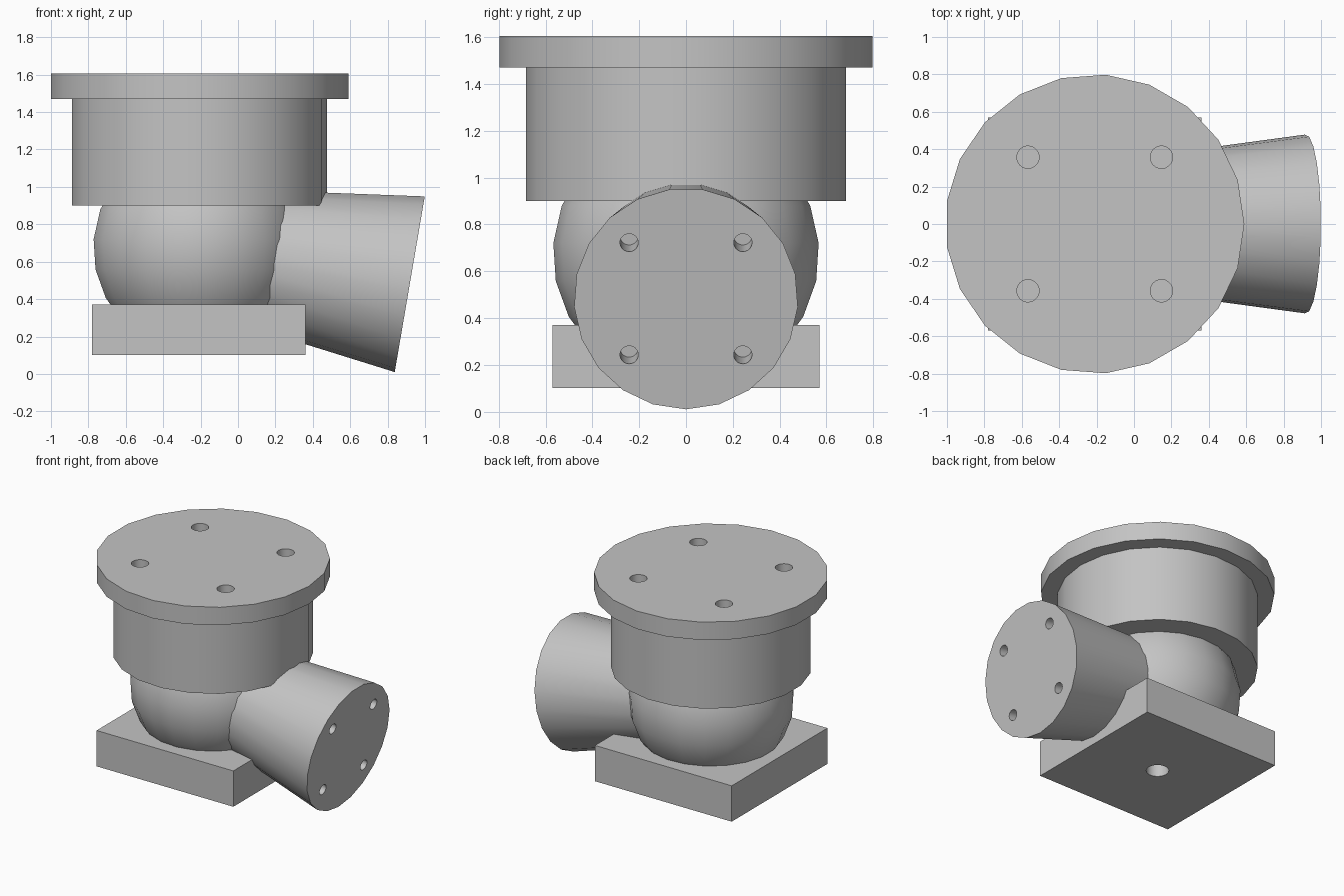
import bpy, bmesh, math
from mathutils import Matrix, Vector

if "Cube" in bpy.data.objects:
    bpy.data.objects.remove(bpy.data.objects["Cube"])

SIDES = 21
AXIS_X = -0.21
BALL_Z = 0.675

grey = bpy.data.materials.new("plain grey")
grey.use_nodes = True
colour = (0.55, 0.55, 0.55, 1)
grey.diffuse_color = colour
grey.node_tree.nodes["Principled BSDF"].inputs["Base Color"].default_value = colour


def add_object(name, bm, matrix):
    bm.transform(matrix)
    bmesh.ops.recalc_face_normals(bm, faces=bm.faces)
    mesh = bpy.data.meshes.new(name)
    bm.to_mesh(mesh)
    bm.free()
    mesh.materials.append(grey)
    obj = bpy.data.objects.new(name, mesh)
    bpy.context.collection.objects.link(obj)
    return obj


def lathe(name, profile, matrix):
    """Turn (radius, height) points around local z and cap both ends."""
    bm = bmesh.new()
    rings = []
    for r, z in profile:
        angles = [math.tau * i / SIDES for i in range(SIDES)]
        rings.append([bm.verts.new((r * math.cos(a), r * math.sin(a), z)) for a in angles])
    for low, high in zip(rings, rings[1:]):
        for i in range(SIDES):
            j = (i + 1) % SIDES
            bm.faces.new((low[i], low[j], high[j], high[i]))
    bm.faces.new(rings[0])
    bm.faces.new(rings[-1])
    return add_object(name, bm, matrix)


def drill(obj, matrix, points, radius, bottom, top):
    """Cut round blind holes along local z."""
    for x, y in points:
        cutter = lathe("drill", [(radius, bottom), (radius, top)],
                       matrix @ Matrix.Translation((x, y, 0)))
        cutter.hide_render = True
        mod = obj.modifiers.new("hole", "BOOLEAN")
        mod.operation = "DIFFERENCE"
        mod.solver = "EXACT"
        mod.object = cutter
        bpy.context.view_layer.objects.active = obj
        bpy.ops.object.modifier_apply(modifier=mod.name)
        bpy.data.objects.remove(cutter)


def square(half):
    return [(sx * half, sy * half) for sx in (-1, 1) for sy in (-1, 1)]


upright = Matrix.Translation((AXIS_X, 0, 0))

# Square base plate
bm = bmesh.new()
bmesh.ops.create_cube(bm, size=1)
bmesh.ops.scale(bm, vec=Vector((1.14, 1.14, 0.27)), verts=bm.verts)
base = add_object("base_plate", bm, Matrix.Translation((AXIS_X, 0, 0.235)))

# Ball body, rings stepped evenly in latitude
step = math.pi / 11
lats = [math.radians(4.5) + k * step for k in range(-4, 5)]
ball = lathe("ball_body", [(0.57 * math.cos(a), BALL_Z + 0.57 * math.sin(a)) for a in lats], upright)

# Collar and top flange
collar = lathe("collar", [(0.686, 0.9), (0.686, 1.47)], upright)
flange = lathe("top_flange", [(0.8, 1.47), (0.8, 1.605)], upright)

# Tapered side spout, tilted down from the ball centre
tilt = Matrix.Translation((AXIS_X, 0, BALL_Z)) @ Matrix.Rotation(math.radians(99.7), 4, "Y")
reach = 1.145
spout = lathe("side_spout", [(0.326, 0), (0.479, reach)], tilt)

# Bolt holes and the mounting hole underneath
drill(flange, upright, square(0.357), 0.06, 1.48, 1.7)
drill(spout, tilt, square(0.243), 0.039, reach - 0.17, reach + 0.1)
for part in (base, ball):
    drill(part, upright, [(0, 0)], 0.078, -0.1, 0.365)

# Smooth round walls, keeping the rims sharp
bpy.ops.object.select_all(action="DESELECT")
for part in (base, ball, collar, flange, spout):
    part.select_set(True)
bpy.context.view_layer.objects.active = base
bpy.ops.object.shade_smooth_by_angle(angle=math.radians(30))
